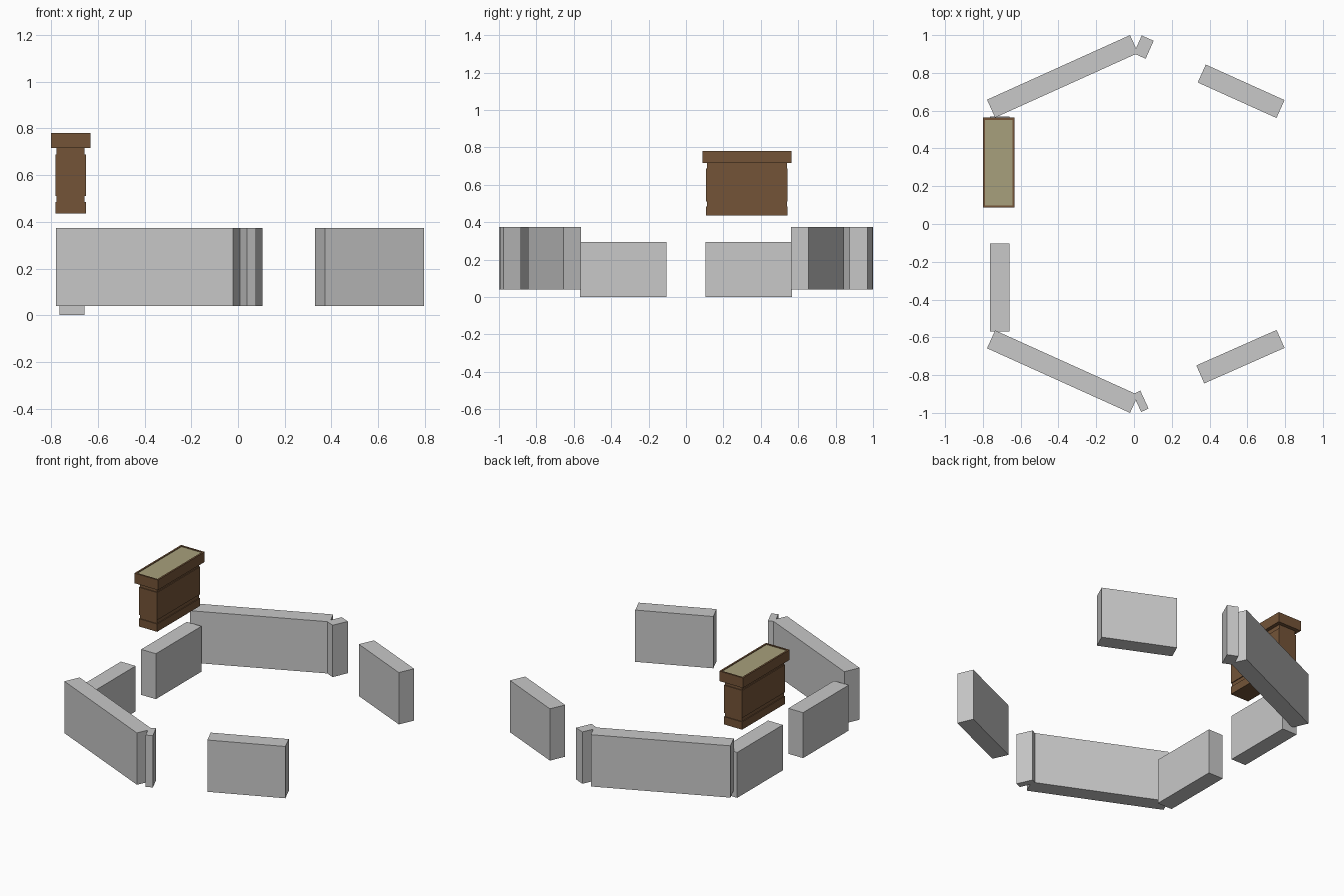
import bpy, bmesh
from mathutils import Vector

if "Cube" in bpy.data.objects:
    bpy.data.objects.remove(bpy.data.objects["Cube"])


def material(name, rgb):
    m = bpy.data.materials.new(name)
    m.diffuse_color = (*rgb, 1)
    m.use_nodes = True
    m.node_tree.nodes["Principled BSDF"].inputs["Base Color"].default_value = m.diffuse_color
    return m


STONE = material("stone grey", (0.58, 0.58, 0.58))
WOOD = material("wood brown", (0.174, 0.088, 0.039))
TOP = material("dull beige", (0.39, 0.35, 0.20))


def finish(name, bm, *mats):
    bmesh.ops.recalc_face_normals(bm, faces=bm.faces[:])
    me = bpy.data.meshes.new(name)
    bm.to_mesh(me)
    bm.free()
    for m in mats:
        me.materials.append(m)
    ob = bpy.data.objects.new(name, me)
    bpy.context.collection.objects.link(ob)
    return ob


def prism(bm, outline, z0, z1):
    """Extrude a plan outline from z0 to z1 and return the top face."""
    lo = [bm.verts.new((x, y, z0)) for x, y in outline]
    hi = [bm.verts.new((x, y, z1)) for x, y in outline]
    bm.faces.new(lo[::-1])
    n = len(lo)
    for i in range(n):
        j = (i + 1) % n
        bm.faces.new((lo[i], lo[j], hi[j], hi[i]))
    return bm.faces.new(hi)


def rect(x0, x1, y0, y1):
    return [(x0, y0), (x1, y0), (x1, y1), (x0, y1)]


def slanted_wall(name, p, q, thick=0.104):
    """Wall whose outer edge runs p to q; thickness goes toward y = 0."""
    p, q = Vector(p), Vector(q)
    d = (q - p).normalized()
    n = Vector((-d.y, d.x))
    if n.y * p.y > 0:
        n = -n
    bm = bmesh.new()
    prism(bm, [p, q, q + n * thick, p + n * thick], 0.04, 0.374)
    finish(name, bm, STONE)


# angled walls, in near-mirrored pairs front and back
for side, s in (("back", 1), ("front", -1)):
    slanted_wall(side + "_long_wall", (-0.778, s * 0.658), (-0.021, s * 1.0))
    xr = 0.380 if s > 0 else 0.372
    slanted_wall(side + "_right_wall", (xr, s * 0.844), (0.797, s * 0.656))
    # left straight wall segment
    bm = bmesh.new()
    prism(bm, rect(-0.763, -0.658, *sorted((s * 0.103, s * 0.568))), 0.0, 0.293)
    finish(side + "_left_wall", bm, STONE)

# short wall stubs beside the ends of the long walls
slanted_wall("back_wall_stub", (0.041, 0.998), (0.104, 0.970))
slanted_wall("front_wall_stub", (0.038, -0.995), (0.077, -0.977))

# wooden counter: base, groove, body and neck
CX, CY = -0.716, 0.325
bm = bmesh.new()
for hx, hy, z0, z1 in ((0.065, 0.219, 0.435, 0.485), (0.060, 0.214, 0.485, 0.510),
                       (0.065, 0.219, 0.510, 0.688), (0.060, 0.214, 0.688, 0.716)):
    prism(bm, rect(CX - hx, CX + hx, CY - hy, CY + hy), z0, z1)
finish("counter_body", bm, WOOD)

# counter cap with a shallow beige inset top
bm = bmesh.new()
top = prism(bm, rect(CX - 0.084, CX + 0.084, CY - 0.238, CY + 0.238), 0.716, 0.781)
bm.normal_update()
bmesh.ops.inset_region(bm, faces=[top], thickness=0.016)
inner = bmesh.ops.extrude_discrete_faces(bm, faces=[top])["faces"][0]
inner.material_index = 1
bmesh.ops.translate(bm, verts=inner.verts[:], vec=(0, 0, -0.004))
finish("counter_cap", bm, WOOD, TOP)
